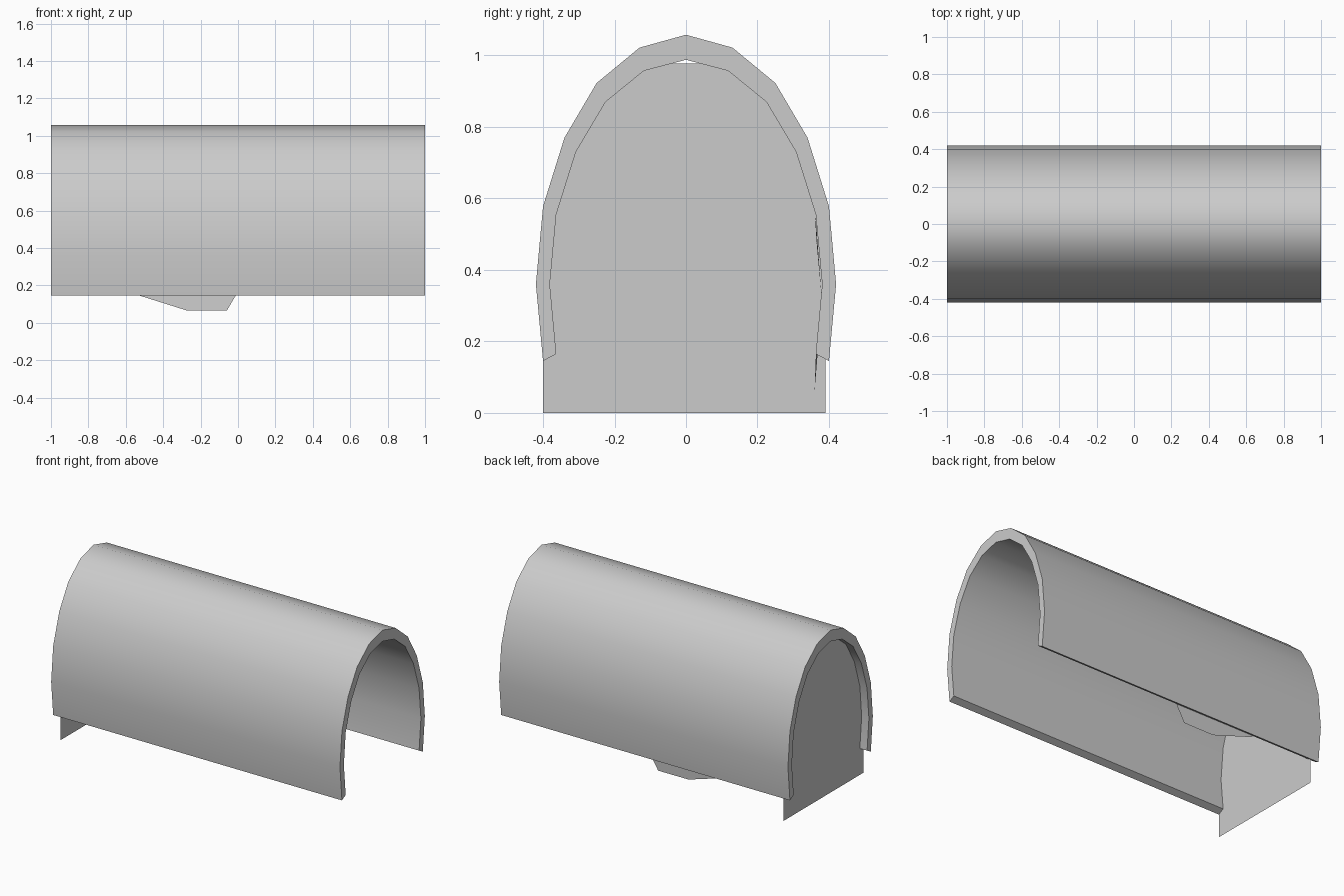
import bpy, bmesh, math

cube = bpy.data.objects.get("Cube")
if cube:
    bpy.data.objects.remove(cube, do_unlink=True)

grey = bpy.data.materials.new("light grey")
grey.use_nodes = True
grey.diffuse_color = (0.6, 0.6, 0.6, 1)
grey.node_tree.nodes["Principled BSDF"].inputs["Base Color"].default_value = (0.6, 0.6, 0.6, 1)


def make_object(name, bm):
    mesh = bpy.data.meshes.new(name)
    bm.to_mesh(mesh)
    bm.free()
    mesh.materials.append(grey)
    obj = bpy.data.objects.new(name, mesh)
    bpy.context.collection.objects.link(obj)
    return obj


def arch(half):
    """Mirror a half profile, listed foot to crown, into a full arch."""
    return half + [(-y, z) for y, z in reversed(half[:-1])]


outer = [(.40, .145), (.42, .36), (.40, .578), (.34, .77), (.25, .923), (.13, 1.022), (0, 1.058)]
inner = [(.363, .165), (.381, .36), (.363, .555), (.308, .73), (.225, .87), (.118, .957), (0, .988)]

# Thick arched roof, one closed profile extruded along its length
bm = bmesh.new()
ring = arch(outer) + arch(inner)[::-1]
end = bm.faces.new([bm.verts.new((-1, y, z)) for y, z in ring])
moved = bmesh.ops.extrude_face_region(bm, geom=[end], use_keep_orig=True)["geom"]
bmesh.ops.translate(bm, vec=(2, 0, 0), verts=[v for v in moved if isinstance(v, bmesh.types.BMVert)])
bmesh.ops.recalc_face_normals(bm, faces=bm.faces)
roof = make_object("arched_roof", bm)
bpy.ops.object.select_all(action='DESELECT')
bpy.context.view_layer.objects.active = roof
roof.select_set(True)
bpy.ops.object.shade_smooth_by_angle(angle=math.radians(40))

# Thin end wall, set just inside the rim and reaching the ground
bm = bmesh.new()
middle = [((a + c) / 2, (b + d) / 2) for (a, b), (c, d) in zip(outer[1:-1], inner[1:-1])]
right_side = [(.39, 0), (.39, .16)] + middle + [(.03, .977)]
left_side = [(-y, z) for y, z in reversed(middle)]
outline = right_side + [(-.03, .977)] + left_side + [(-.40, .16), (-.40, 0)]
bm.faces.new([bm.verts.new((-.95, y, z)) for y, z in outline])
make_object("end_wall", bm)

# Thin loose flap lying against the inside of the back wall
bm = bmesh.new()
lower = [(-.27, .36, .065), (-.06, .361, .065), (-.01, .363, .15), (.09, .379, .33), (-.72, .379, .33), (-.54, .367, .15)]
upper = [(.03, .364, .53), (-.35, .361, .55), (-.65, .366, .47)]
low = [bm.verts.new(p) for p in lower]
top = [bm.verts.new(p) for p in upper]
bm.faces.new([low[0], low[1], low[2], low[5]])
bm.faces.new([low[5], low[2], low[3], low[4]])
bm.faces.new([low[4], low[3]] + top)
make_object("side_flap", bm)
